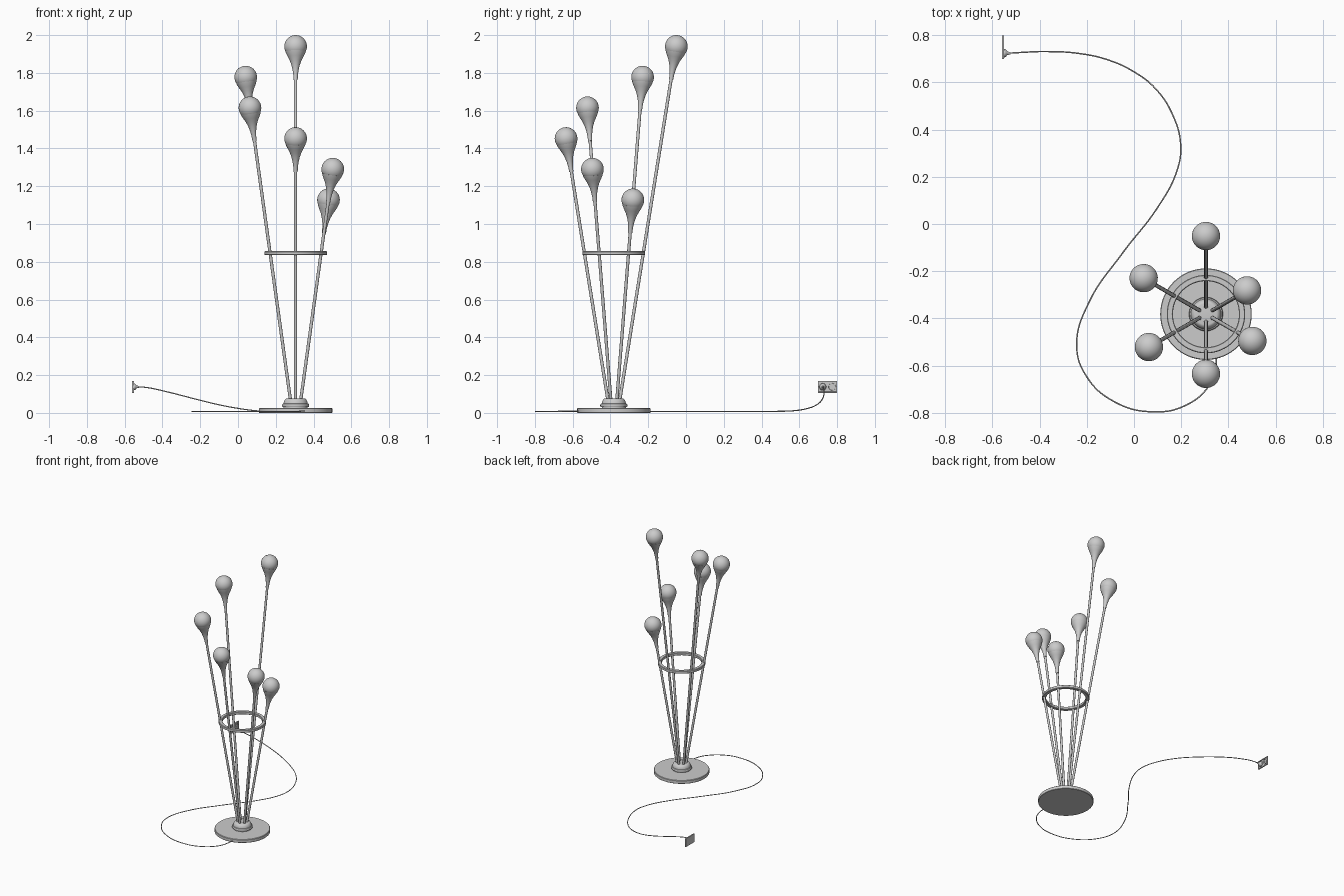
import bpy, bmesh
from math import sin, cos, pi, radians
from mathutils import Vector, Matrix

if "Cube" in bpy.data.objects:
    bpy.data.objects.remove(bpy.data.objects["Cube"])

CENTER = Vector((0.305, -0.382, 0))
SLOPE = 0.16          # outward lean of the rods


def finish(name, bm, matrix=None, angle=35):
    bmesh.ops.remove_doubles(bm, verts=bm.verts, dist=1e-5)
    bmesh.ops.recalc_face_normals(bm, faces=bm.faces)
    mesh = bpy.data.meshes.new(name)
    bm.to_mesh(mesh)
    bm.free()
    ob = bpy.data.objects.new(name, mesh)
    bpy.context.collection.objects.link(ob)
    if matrix is not None:
        ob.matrix_world = matrix
    bpy.ops.object.select_all(action='DESELECT')
    ob.select_set(True)
    bpy.context.view_layer.objects.active = ob
    bpy.ops.object.shade_smooth_by_angle(angle=radians(angle))
    return ob


def lathe(name, profile, matrix, steps=32, closed=False):
    """Spin an (r, z) profile around the local z axis."""
    bm = bmesh.new()
    verts = [bm.verts.new((r, 0, z)) for r, z in profile]
    pairs = list(zip(verts, verts[1:]))
    if closed:
        pairs.append((verts[-1], verts[0]))
    edges = [bm.edges.new(p) for p in pairs]
    bmesh.ops.spin(bm, geom=verts + edges, cent=(0, 0, 0), axis=(0, 0, 1),
                   angle=2 * pi, steps=steps, use_duplicate=False)
    return finish(name, bm, matrix)


def box(name, center, size, bevel=0.0):
    bm = bmesh.new()
    bmesh.ops.create_cube(bm, size=1)
    bmesh.ops.scale(bm, vec=size, verts=bm.verts)
    if bevel:
        bmesh.ops.bevel(bm, geom=bm.edges[:], offset=bevel, segments=2,
                        profile=0.5, affect='EDGES')
    return finish(name, bm, Matrix.Translation(center))


def along(origin, direction):
    """Matrix whose local z points in the given direction."""
    return Matrix.Translation(origin) @ direction.to_track_quat('Z', 'Y').to_matrix().to_4x4()


at_base = Matrix.Translation(CENTER)

# Round base plate and stepped hub
lathe("base", [(0, 0), (0.192, 0), (0.194, 0.002), (0.194, 0.023),
               (0.191, 0.026), (0, 0.026)], at_base, 64)
lathe("hub", [(0, 0.024), (0.064, 0.024), (0.064, 0.030), (0.070, 0.032),
              (0.072, 0.036), (0.072, 0.043), (0.069, 0.048), (0.064, 0.050),
              (0.062, 0.060), (0.057, 0.070), (0.050, 0.076), (0.045, 0.077),
              (0, 0.077)], at_base, 48)

# Ring tying the rods together
lathe("tie_ring", [(0.143, 0.835), (0.163, 0.835), (0.166, 0.838), (0.166, 0.853),
                   (0.163, 0.856), (0.143, 0.856), (0.140, 0.853), (0.140, 0.838)],
      at_base, 64, closed=True)

# Six leaning rods, each with a flared holder and a globe
for i in range(6):
    a = radians(90 + 60 * i)
    out = Vector((cos(a), sin(a), 0))
    z = 1.94 - 0.1625 * i
    globe = CENTER + out * (0.331 - 0.1625 * SLOPE * i) + Vector((0, 0, z))
    axis = (out * SLOPE + Vector((0, 0, 1))).normalized()
    m = along(globe, axis)
    length = (z - 0.06) / axis.z
    lathe(f"rod_{i + 1}", [(0, -length), (0.0085, -length), (0.0085, -0.12),
                           (0, -0.12)], m, 16)
    lathe(f"holder_{i + 1}", [(0, -0.178), (0.011, -0.178), (0.0125, -0.15),
                              (0.016, -0.125), (0.022, -0.100), (0.031, -0.075),
                              (0.042, -0.054), (0.050, -0.038), (0.0535, -0.028),
                              (0.051, -0.028), (0, -0.055)], m, 32)
    bm = bmesh.new()
    bmesh.ops.create_uvsphere(bm, u_segments=32, v_segments=20, radius=0.06)
    finish(f"globe_{i + 1}", bm, m, 60)

# Power cable winding over the floor and up to the wall
path = [(0.35, -0.56, 0.010), (0.345, -0.62, 0.010), (0.315, -0.69, 0.008),
        (0.22, -0.768, 0.008), (0.09, -0.796, 0.008), (-0.08, -0.755, 0.008),
        (-0.205, -0.64, 0.008), (-0.243, -0.51, 0.008), (-0.19, -0.33, 0.008),
        (-0.05, -0.125, 0.008), (0.10, 0.07, 0.008), (0.18, 0.22, 0.008),
        (0.198, 0.33, 0.008), (0.165, 0.46, 0.008), (0.09, 0.575, 0.012),
        (0.0, 0.645, 0.024), (-0.10, 0.692, 0.043), (-0.22, 0.721, 0.072),
        (-0.377, 0.731, 0.112), (-0.48, 0.727, 0.134), (-0.53, 0.724, 0.138)]
curve = bpy.data.curves.new("cable", 'CURVE')
curve.dimensions = '3D'
curve.bevel_depth = 0.003
curve.bevel_resolution = 2
curve.resolution_u = 8
curve.use_fill_caps = True
spline = curve.splines.new('BEZIER')
spline.bezier_points.add(len(path) - 1)
for p, co in zip(spline.bezier_points, path):
    p.co = co
    p.handle_left_type = p.handle_right_type = 'AUTO'
cable = bpy.data.objects.new("cable", curve)
bpy.context.collection.objects.link(cable)

# Double wall socket: back plate, raised frame, and inner panel
box("wall_plate", (-0.558, 0.749, 0.138), (0.004, 0.101, 0.064))
for s in (-1, 1):
    box("plate_frame_side", (-0.555, 0.749 + s * 0.0475, 0.138), (0.008, 0.006, 0.064), 0.001)
    box("plate_frame_edge", (-0.555, 0.749, 0.138 + s * 0.029), (0.008, 0.101, 0.006), 0.001)

# Two outlets with pin holes; the plug sits in the left one
facing_x = Vector((1, 0, 0))
for y in (0.724, 0.774):
    lathe("outlet", [(0.0, 0.001), (0.018, 0.001), (0.019, 0.006), (0.021, 0.006),
                     (0.021, 0)], along(Vector((-0.558, y, 0.138)), facing_x), 24)
for dy in (-0.008, 0.008):
    lathe("pin_hole", [(0.0015, 0), (0.0015, 0.003), (0.003, 0.003), (0.003, 0)],
          along(Vector((-0.556, 0.774 + dy, 0.138)), facing_x), 12)
lathe("plug", [(0, 0), (0.0175, 0), (0.0175, 0.010), (0.0155, 0.014), (0.009, 0.019),
               (0.006, 0.026), (0.0045, 0.034), (0, 0.034)],
      along(Vector((-0.557, 0.724, 0.138)), facing_x), 24)
